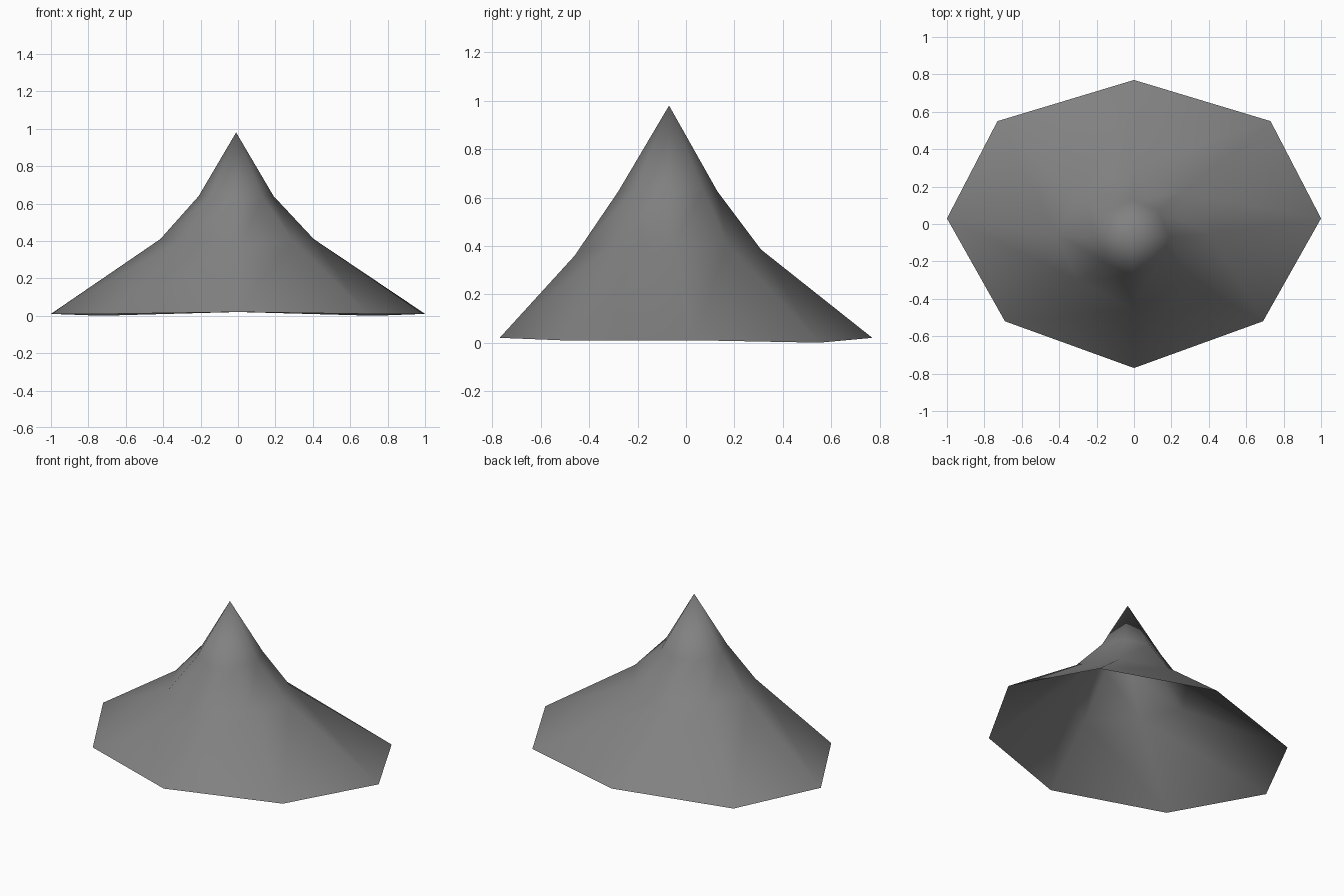
import bpy
import bmesh

cube = bpy.data.objects.get("Cube")
if cube:
    bpy.data.objects.remove(cube, do_unlink=True)

# One flat grey
grey = bpy.data.materials.new("mid_grey")
grey.use_nodes = True
colour = (0.22, 0.22, 0.22, 1)
grey.diffuse_color = colour
bsdf = next(n for n in grey.node_tree.nodes if n.type == "BSDF_PRINCIPLED")
bsdf.inputs["Base Color"].default_value = colour


def mirrored_ring(bm, half, shift=0.0):
    """Closed ring from its +x half, listed from back to front."""
    other = [(-x, y, z) for x, y, z in reversed(half[1:-1])]
    return [bm.verts.new((x + shift, y, z)) for x, y, z in half + other]


# Half outlines of the rim, shoulder and neck
rim = [(0, .77, .02), (.73, .55, 0), (1, .03, .01), (.69, -.52, .01), (0, -.77, .02)]
shoulder = [(0, .31, .385), (.26, .17, .41), (.41, -.05, .41),
            (.29, -.30, .41), (0, -.46, .36)]
neck = [(0, .13, .625), (.14, .07, .635), (.20, -.07, .64),
        (.14, -.21, .635), (0, -.28, .625)]

# Open, eight-sided flared peak
bm = bmesh.new()
rings = [mirrored_ring(bm, rim),
         mirrored_ring(bm, shoulder, -.005),
         mirrored_ring(bm, neck, -.01)]
tip = bm.verts.new((-.01, -.07, .98))
count = len(rings[0])
for i in range(count):
    j = (i + 1) % count
    for low, high in zip(rings, rings[1:]):
        bm.faces.new((low[j], low[i], high[i], high[j]))
    bm.faces.new((rings[-1][j], rings[-1][i], tip))

# Turn every face outward
bm.normal_update()
for face in bm.faces:
    face.smooth = True
    if face.normal.z < 0:
        face.normal_flip()

mesh = bpy.data.meshes.new("peak_shell")
bm.to_mesh(mesh)
bm.free()
mesh.materials.append(grey)
peak = bpy.data.objects.new("peak_shell", mesh)
bpy.context.collection.objects.link(peak)
